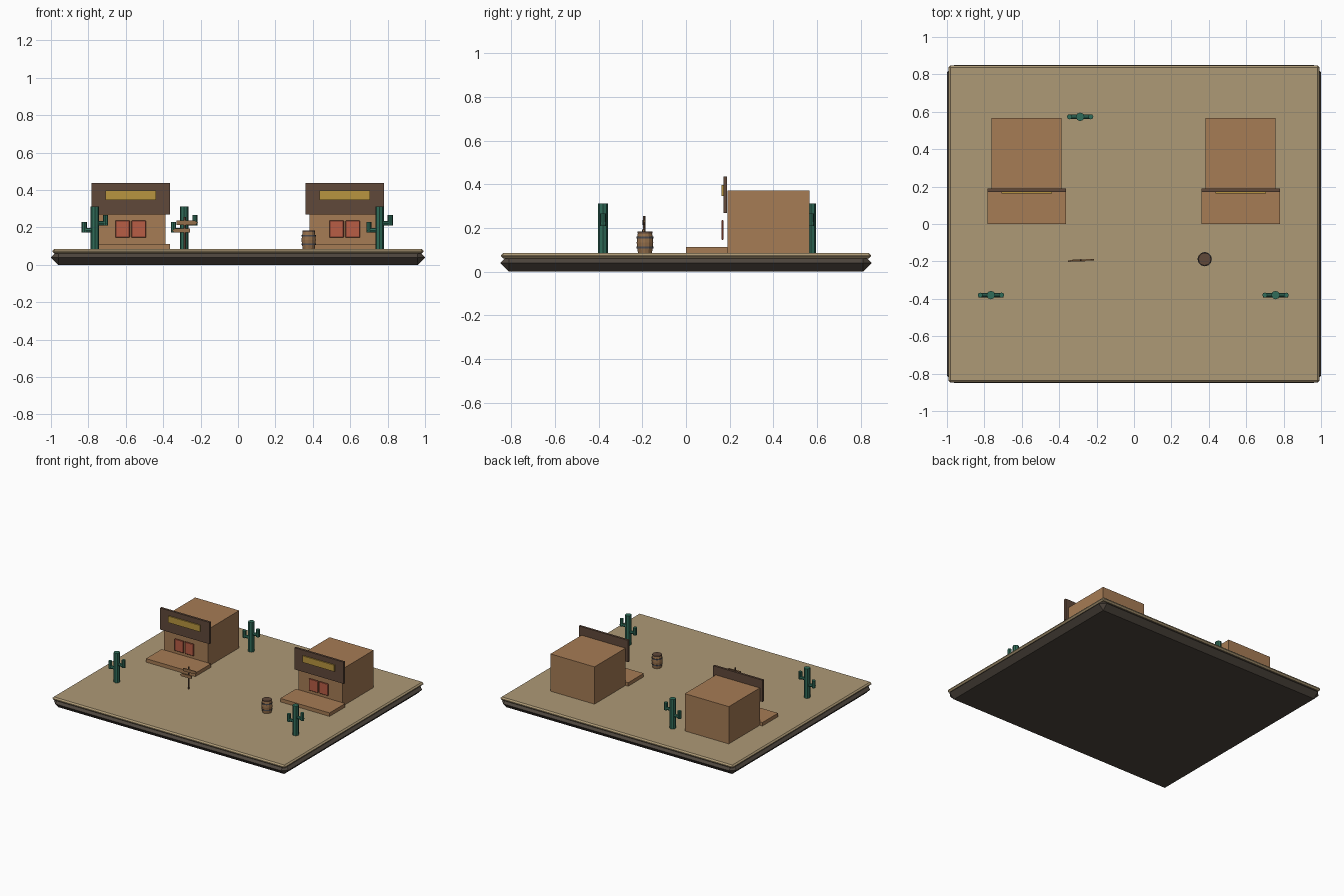
import bpy, bmesh
from math import radians, pi

if "Cube" in bpy.data.objects:
    bpy.data.objects.remove(bpy.data.objects["Cube"])


def material(name, rgb):
    m = bpy.data.materials.new(name)
    m.diffuse_color = (*rgb, 1)
    m.use_nodes = True
    m.node_tree.nodes["Principled BSDF"].inputs["Base Color"].default_value = m.diffuse_color
    return m


SAND = material("sand", (0.42, 0.32, 0.18))
EARTH = material("dark_earth", (0.075, 0.06, 0.047))
WALL = material("wall_wood", (0.38, 0.20, 0.09))
DARK = material("dark_wood", (0.115, 0.065, 0.042))
GOLD = material("sign_gold", (0.48, 0.30, 0.05))
RED = material("door_red", (0.48, 0.11, 0.06))
GREEN = material("cactus_green", (0.03, 0.15, 0.10))
BARREL = material("barrel_wood", (0.30, 0.16, 0.07))
IRON = material("iron", (0.07, 0.07, 0.08))


def make(name, bm, mat, loc=(0, 0, 0), rot=(0, 0, 0)):
    bmesh.ops.recalc_face_normals(bm, faces=bm.faces)
    me = bpy.data.meshes.new(name)
    bm.to_mesh(me)
    bm.free()
    me.materials.append(mat)
    ob = bpy.data.objects.new(name, me)
    ob.location, ob.rotation_euler = loc, rot
    bpy.context.collection.objects.link(ob)
    return ob


def box(name, x, y, z, mat, bevel=0.0):
    """Box from (min, max) ranges, with an optional one-step bevel."""
    bm = bmesh.new()
    bmesh.ops.create_cube(bm, size=1)
    bmesh.ops.scale(bm, vec=(x[1] - x[0], y[1] - y[0], z[1] - z[0]), verts=bm.verts)
    if bevel:
        bmesh.ops.bevel(bm, geom=bm.edges[:], offset=bevel, segments=1, affect='EDGES')
    return make(name, bm, mat, (sum(x) / 2, sum(y) / 2, sum(z) / 2))


def lathe(name, profile, sides, mat, loc, rot=(0, 0, 0)):
    """Closed solid of revolution from (radius, z) points."""
    bm = bmesh.new()
    verts = [bm.verts.new((r, 0, z)) for r, z in profile]
    edges = [bm.edges.new(p) for p in zip(verts, verts[1:])]
    bmesh.ops.spin(bm, geom=verts + edges, cent=(0, 0, 0), axis=(0, 0, 1),
                   angle=2 * pi, steps=sides, use_merge=True)
    bmesh.ops.remove_doubles(bm, verts=bm.verts, dist=1e-5)
    bmesh.ops.holes_fill(bm, edges=[e for e in bm.edges if e.is_boundary], sides=0)
    return make(name, bm, mat, loc, rot)


# Ground
G = 0.085
box("base_rock", (-1, 1), (-0.85, 0.85), (0, 0.08), EARTH, 0.0395)
box("sand_top", (-0.992, 0.992), (-0.848, 0.848), (0.06, G), SAND, 0.01)

# Buildings
for side, cx in (("left", -0.574), ("right", 0.57)):
    def part(name, w, y, z, mat, dx=0.0, bevel=0.0):
        box(f"{side}_{name}", (cx + dx - w / 2, cx + dx + w / 2), y, z, mat, bevel)
    part("building_body", 0.375, (0.19, 0.567), (0.08, 0.372), WALL)
    part("porch", 0.42, (0.0, 0.19), (0.085, 0.112), WALL)
    part("false_front", 0.42, (0.172, 0.189), (0.27, 0.437), DARK)
    part("sign_panel", 0.27, (0.163, 0.174), (0.347, 0.397), GOLD)
    for i, dx in enumerate((-0.043, 0.043)):
        part(f"swing_door_{i + 1}", 0.077, (0.163, 0.172), (0.145, 0.237), RED, dx, 0.003)

# Cacti
for i, (x, y) in enumerate([(-0.765, -0.38), (0.757, -0.38), (-0.288, 0.573)], 1):
    lathe(f"cactus_{i}_trunk", [(0.023, G - 0.005), (0.023, 0.312)], 8, GREEN, (x, y, 0))
    for label, s, z0, z1 in (("left", -1, 0.185, 0.23), ("right", 1, 0.222, 0.267)):
        lathe(f"cactus_{i}_{label}_arm", [(0.012, 0), (0.012, 0.066)], 8, GREEN,
              (x, y, z0), (0, s * pi / 2, 0))
        lathe(f"cactus_{i}_{label}_arm_tip", [(0.0135, z0 - 0.012), (0.0135, z1)], 8,
              GREEN, (x + s * 0.057, y, 0))

# Barrel
B = (0.378, -0.188, G)
lathe("barrel_body", [(0.032, 0), (0.0365, 0.03), (0.038, 0.048), (0.0365, 0.066),
                      (0.032, 0.094)], 12, BARREL, B)
lathe("barrel_lid", [(0.034, 0.09), (0.034, 0.098)], 12, DARK, B)
for i, z in enumerate((0.022, 0.068), 1):
    lathe(f"barrel_hoop_{i}", [(0.0385, z), (0.0385, z + 0.008)], 12, IRON, B)

# Signpost with two arrow boards
PX, PY = -0.285, -0.191
lathe("signpost", [(0.006, G - 0.005), (0.006, 0.256)], 6, DARK, (PX, PY, 0))
for name, s, x, z, length in (("upper", 1, -0.33, 0.225, 0.115),
                              ("lower", -1, -0.258, 0.183, 0.095)):
    h, tip = 0.011, 0.014
    outline = [(0, -h), (length - tip, -h), (length, 0), (length - tip, h), (0, h)]
    bm = bmesh.new()
    face = bm.faces.new([bm.verts.new((s * a, -0.004, b)) for a, b in outline])
    ext = bmesh.ops.extrude_face_region(bm, geom=[face])["geom"]
    bmesh.ops.translate(bm, vec=(0, 0.008, 0),
                        verts=[v for v in ext if isinstance(v, bmesh.types.BMVert)])
    make(f"{name}_arrow_board", bm, BARREL, (x, PY - 0.004, z), (0, 0, radians(2)))
